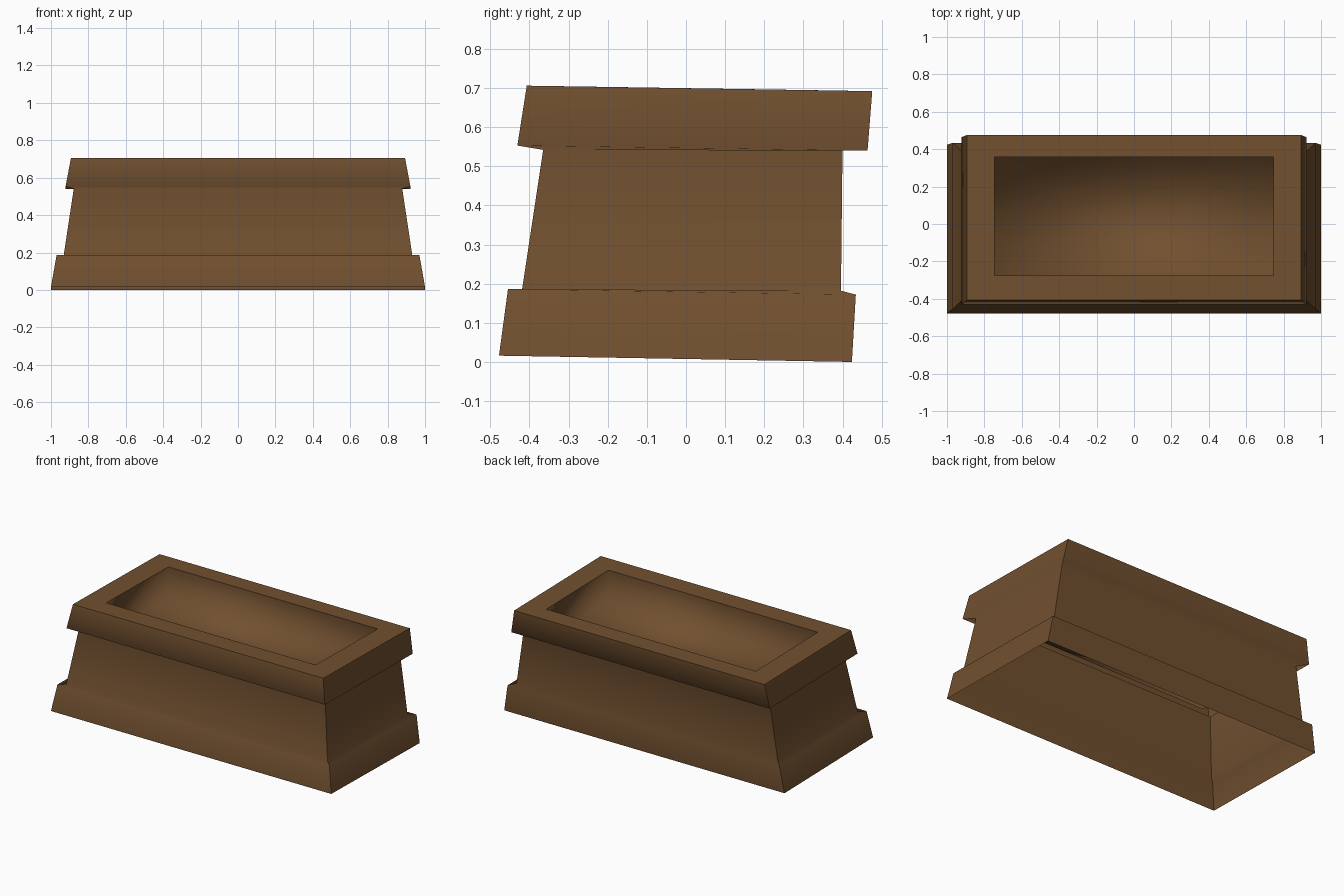
import bpy, bmesh

if "Cube" in bpy.data.objects:
    bpy.data.objects.remove(bpy.data.objects["Cube"])

wood = bpy.data.materials.new("brown wood")
wood.diffuse_color = (0.165, 0.08, 0.029, 1)
wood.use_nodes = True
wood.node_tree.nodes["Principled BSDF"].inputs["Base Color"].default_value = wood.diffuse_color


def ring(bm, hx, yf, zf, yb, zb):
    """Rectangular loop: half width, front y/z, back y/z."""
    return [bm.verts.new(c) for c in
            ((-hx, yf, zf), (hx, yf, zf), (hx, yb, zb), (-hx, yb, zb))]


def shell(name, profile, cap=False, sharp_corners=False, sharp_rings=()):
    """Join successive rectangular loops with walls; optionally close the last."""
    bm = bmesh.new()
    rings = [ring(bm, *p) for p in profile]
    for a, b in zip(rings, rings[1:]):
        for i in range(4):
            j = (i + 1) % 4
            bm.faces.new((a[i], a[j], b[j], b[i]))
    if cap:
        bm.faces.new(rings[-1])
    for f in bm.faces:
        f.smooth = True
    if sharp_corners:
        for a, b in zip(rings[:-1], rings[1:-1]):
            for u, v in zip(a, b):
                bm.edges.get((u, v)).smooth = False
    for k in sharp_rings:
        for i in range(4):
            bm.edges.get((rings[k][i], rings[k][(i + 1) % 4])).smooth = False
    me = bpy.data.meshes.new(name)
    bm.to_mesh(me)
    bm.free()
    me.materials.append(wood)
    ob = bpy.data.objects.new(name, me)
    bpy.context.collection.objects.link(ob)
    return ob


# hollow planter: plinth, ledge, tapered body, overhanging rim, rim top (open below)
body = shell("planter_body", [
    (1.000, -0.478, 0.016, 0.424, 0.000),
    (0.970, -0.455, 0.186, 0.434, 0.172),
    (0.932, -0.419, 0.185, 0.396, 0.182),
    (0.878, -0.365, 0.542, 0.400, 0.541),
    (0.922, -0.431, 0.553, 0.464, 0.540),
    (0.893, -0.407, 0.706, 0.476, 0.692),
    (0.747, -0.276, 0.704, 0.357, 0.694),
], sharp_corners=True, sharp_rings=(5,))
shading = body.modifiers.new("even_shading", 'WEIGHTED_NORMAL')
shading.keep_sharp = True

# sunken tray in the top
shell("top_recess", [
    (0.747, -0.276, 0.704, 0.357, 0.694),
    (0.747, -0.276, 0.505, 0.357, 0.495),
], cap=True)
